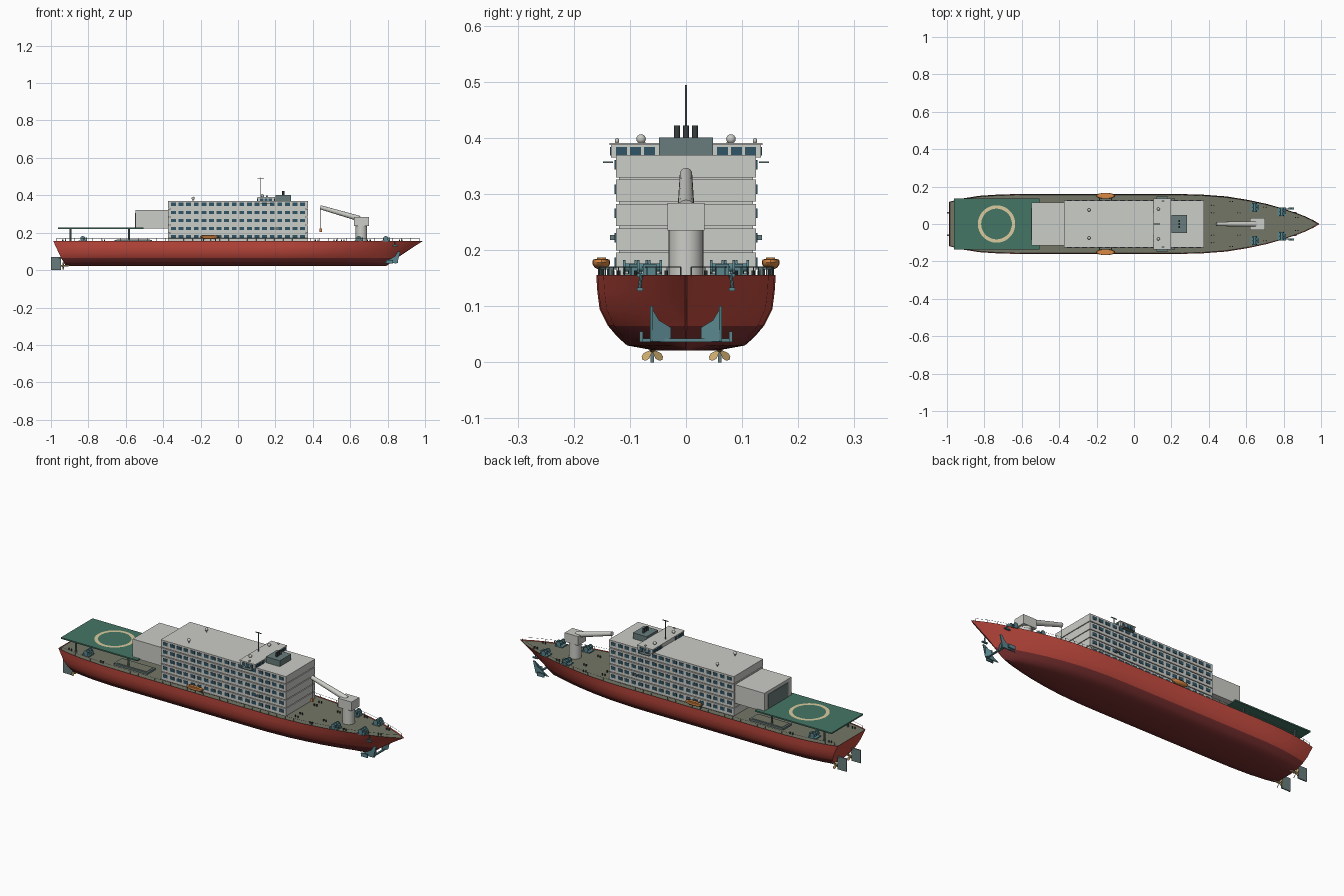
import bpy, bmesh, math
from mathutils import Vector

if "Cube" in bpy.data.objects:
    bpy.data.objects.remove(bpy.data.objects["Cube"])

def mat(name, r, g, b):
    m = bpy.data.materials.new(name)
    m.diffuse_color = (r, g, b, 1)
    m.use_nodes = True
    m.node_tree.nodes["Principled BSDF"].inputs["Base Color"].default_value = m.diffuse_color
    return m

RED, DARK = mat("hull_red", .55, .07, .05), mat("antifouling", .2, .03, .03)
OLIVE, GREEN = mat("deck_olive", .17, .18, .13), mat("heli_green", .06, .18, .13)
CREAM, SLATE = mat("cream", .7, .6, .35), mat("slate", .14, .2, .2)
TEAL, GLASS = mat("teal", .1, .24, .27), mat("glass", .03, .09, .13)
ORANGE, BRASS = mat("orange", .7, .25, .06), mat("brass", .6, .4, .15)
BLACK, WHITE = mat("black", .04, .05, .05), mat("off_white", .6, .61, .57)

def finish(name, bm, *mats, smooth=False):
    bmesh.ops.recalc_face_normals(bm, faces=bm.faces)
    me = bpy.data.meshes.new(name)
    bm.to_mesh(me)
    bm.free()
    for m in mats:
        me.materials.append(m)
    ob = bpy.data.objects.new(name, me)
    bpy.context.collection.objects.link(ob)
    if smooth:
        bpy.context.view_layer.objects.active = ob
        bpy.ops.object.select_all(action='DESELECT')
        ob.select_set(True)
        bpy.ops.object.shade_smooth_by_angle(angle=math.radians(35))
    return ob

def add_box(bm, x0, x1, y0, y1, z0, z1):
    vs = bmesh.ops.create_cube(bm, size=1)['verts']
    for v in vs:
        v.co = Vector(((x0 + x1) / 2 + v.co.x * (x1 - x0), (y0 + y1) / 2 + v.co.y * (y1 - y0),
                       (z0 + z1) / 2 + v.co.z * (z1 - z0)))

def add_rod(bm, a, b, r, r2=None, seg=8):
    a, b = Vector(a), Vector(b)
    vs = bmesh.ops.create_cone(bm, cap_ends=True, segments=seg, radius1=r,
                               radius2=r if r2 is None else r2, depth=(b - a).length)['verts']
    q = Vector((0, 0, 1)).rotation_difference(b - a)
    for v in vs:
        v.co = q @ v.co + (a + b) / 2

def add_ball(bm, c, sx, sy, sz, seg=16):
    vs = bmesh.ops.create_uvsphere(bm, u_segments=seg, v_segments=seg // 2, radius=1)['verts']
    for v in vs:
        v.co = Vector((c[0] + v.co.x * sx, c[1] + v.co.y * sy, c[2] + v.co.z * sz))

def add_prism(bm, pts, axis, d):
    d = Vector(d)
    f = bm.faces.new([bm.verts.new(p) for p in pts])
    e = bmesh.ops.extrude_face_region(bm, geom=[f])['geom']
    for v in e:
        if isinstance(v, bmesh.types.BMVert):
            v.co += d

def box(name, *a, m=WHITE):
    bm = bmesh.new()
    add_box(bm, *a)
    return finish(name, bm, m)

# hull: stations lofted along x through levels (z, half width, stern x, bow x)
LEVELS = [(.156, .16, -.988, .99), (.125, .158, -.973, .94), (.095, .154, -.96, .89), (.065, .139, -.945, .85),
          (.045, .122, -.934, .825), (.03, .105, -.925, .805), (.021, .055, -.92, .79)]
PLAN = [(0, .74), (.03, .84), (.08, .94), (.14, .99), (.2, 1), (.35, 1), (.5, 1), (.62, 1), (.68, .985), (.75, .92),
        (.81, .8), (.86, .665), (.904, .51), (.94, .36), (.965, .24), (.985, .12), (1, .01)]

def half_width(x):
    t = (x + .988) / 1.978
    for (a, u), (b, v) in zip(PLAN, PLAN[1:]):
        if t <= b:
            return .16 * (u + (v - u) * (t - a) / (b - a))
    return 0

bm = bmesh.new()
rows = []
for t, f in PLAN:
    half = [Vector((xs + t * (xb - xs), f * w, z)) for z, w, xs, xb in LEVELS]
    ring = half + [Vector((p.x, -p.y, p.z)) for p in reversed(half)]
    rows.append([bm.verts.new(p) for p in ring])
for A, B in zip(rows, rows[1:]):
    for i in range(len(A) - 1):
        bm.faces.new((A[i], A[i + 1], B[i + 1], B[i])).material_index = int(3 <= i <= 9)
bm.faces.new(rows[0])
bm.faces.new(rows[-1])
finish("hull", bm, RED, DARK, smooth=True)

# main deck just below the hull rim
bm = bmesh.new()
edge = [(-.985 + t * 1.965, f * .157) for t, f in PLAN]
bm.faces.new([bm.verts.new((x, y, .153)) for x, y in edge] + [bm.verts.new((x, -y, .153)) for x, y in reversed(edge)])
finish("main_deck", bm, OLIVE)

# deck rails with stanchions
bm = bmesh.new()
xs = [-.97 + i * .0485 for i in range(41)]
for s in (-1, 1):
    pts = [(x, s * max(half_width(x) - .004, 0), .17) for x in xs]
    for p in pts:
        add_rod(bm, (p[0], p[1], .152), p, .001, seg=4)
    for p, q in zip(pts, pts[1:]):
        add_rod(bm, p, q, .0007, seg=4)
finish("deck_rails", bm, SLATE)

# accommodation block: five tiers, recessed joints, window rows
box("accommodation_core", -.362, .362, -.119, .119, .152, .368)
tiers, wins = bmesh.new(), bmesh.new()
for k in range(5):
    z = .153 + k * .0434
    add_box(tiers, -.373, .373, -.125, .125, z + .003, z + .0425)
    for s in (-1, 1):
        for i in range(18):
            x = -.345 + i * .0406
            add_box(wins, x - .013, x + .013, s * .1255 - .0015, s * .1255 + .0015, z + .017, z + .034)
finish("accommodation_tiers", tiers, WHITE)
finish("cabin_windows", wins, GLASS)

# hangar, door and helideck
box("hangar", -.548, -.37, -.115, .115, .222, .322)
box("hangar_door", -.551, -.546, -.085, .085, .228, .305, m=SLATE)
box("helideck", -.962, -.505, -.135, .135, .22, .227, m=GREEN)
bm = bmesh.new()
n = 48
for i in range(n):
    a, b = 2 * math.pi * i / n, 2 * math.pi * (i + 1) / n
    bm.faces.new([bm.verts.new((-.735 + r * math.cos(t), r * math.sin(t), .2282))
                  for r, t in ((.082, a), (.1, a), (.1, b), (.082, b))])
finish("landing_circle", bm, CREAM)
bm = bmesh.new()
for x in (-.895, -.582):
    for s in (-1, 1):
        add_rod(bm, (x, s * .1, .15), (x, s * .1, .221), .005)
finish("helideck_posts", bm, SLATE)

# aft deck hatches
for i, s in enumerate((-1, 1)):
    box(f"aft_hatch_{i}", -.66, -.46, s * .08 - .035, s * .08 + .035, .152, .162, m=SLATE)
    box(f"aft_hatch_lid_{i}", -.65, -.47, s * .08 - .028, s * .08 + .028, .16, .164, m=OLIVE)

# bridge with windows and wings
box("bridge", .105, .195, -.134, .134, .365, .388)
box("bridge_roof", .103, .198, -.136, .136, .387, .391)
bm = bmesh.new()
for s in (-1, 1):
    for y in (.065, .09, .115):
        add_box(bm, .194, .1975, s * y - .01, s * y + .01, .369, .384)
        add_box(bm, .1025, .106, s * y - .01, s * y + .01, .369, .384)
    for x in (.127, .15, .173):
        add_box(bm, x - .009, x + .009, s * .1345 - .001, s * .1345 + .001, .369, .384)
finish("bridge_windows", bm, GLASS)
bm = bmesh.new()
for s in (-1, 1):
    add_box(bm, .12, .18, s * .139 - .009, s * .139 + .009, .355, .358)
    add_box(bm, .2, .22, s * .13 - .005, s * .13 + .005, .218, .227)
finish("wing_platforms", bm, SLATE)

# funnel and exhausts
box("funnel", .2, .283, -.048, .048, .368, .401, m=SLATE)
bm = bmesh.new()
for y in (-.016, 0, .016):
    add_rod(bm, (.242, y, .4), (.242, y, .422), .0055, seg=12)
finish("exhaust_pipes", bm, BLACK, smooth=True)

# mast, domes, searchlights
bm = bmesh.new()
add_rod(bm, (.122, 0, .388), (.122, 0, .494), .002)
add_box(bm, .105, .14, -.002, .002, .489, .492)
finish("mast", bm, SLATE)
bm = bmesh.new()
for s in (-1, 1):
    for x, y, z in ((-.24, .075, .384), (.13, .08, .398)):
        add_rod(bm, (x, s * y, z - .016), (x, s * y, z), .003)
        add_ball(bm, (x, s * y, z), .0085, .0085, .0085)
    add_rod(bm, (.155, s * .123, .386), (.155, s * .123, .394), .0015)
    add_ball(bm, (.155, s * .123, .395), .005, .004, .005)
finish("antenna_domes", bm, WHITE, smooth=True)

# deck crane
bm = bmesh.new()
add_rod(bm, (.66, 0, .15), (.66, 0, .237), .031, seg=24)
add_rod(bm, (.65, 0, .275), (.44, 0, .336), .015, .011, seg=16)
finish("crane_pedestal_and_jib", bm, WHITE, smooth=True)
box("crane_house", .62, .7, -.033, .033, .235, .284)
bm = bmesh.new()
add_rod(bm, (.442, 0, .34), (.442, 0, .22), .0015)
finish("crane_cable", bm, BLACK)
box("crane_hook", .436, .448, -.004, .004, .205, .222, m=ORANGE)

# lifeboats with davits
for i, s in enumerate((-1, 1)):
    bm = bmesh.new()
    add_ball(bm, (-.152, s * .151, .178), .05, .016, .013)
    for v in bm.verts:
        v.co.z = min(v.co.z, .184)
    add_box(bm, -.18, -.125, s * .151 - .008, s * .151 + .008, .183, .187)
    finish(f"lifeboat_{i}", bm, ORANGE, smooth=True)
    bm = bmesh.new()
    for x in (-.185, -.12):
        add_box(bm, x - .003, x + .003, s * .137 - .014, s * .137 + .014, .165, .17)
        add_box(bm, x - .003, x + .003, s * .135 - .003, s * .135 + .003, .152, .17)
    finish(f"lifeboat_davits_{i}", bm, SLATE)

# winches and bollards
winch, boll = bmesh.new(), bmesh.new()
for s in (-1, 1):
    for x, y in ((.645, .09), (.79, .065), (-.83, .09)):
        y *= s
        add_box(winch, x - .022, x + .022, y - .022, y + .022, .152, .158)
        add_rod(winch, (x, y - .022, .169), (x, y + .022, .169), .007, seg=12)
        for d in (-.02, 0, .02):
            add_rod(winch, (x, y + d - .002, .169), (x, y + d + .002, .169), .013, seg=14)
        add_box(winch, x + .014, x + .024, y - .012, y + .012, .157, .175)
    for x, y in ((.42, .06), (.42, .1), (.52, .12), (.56, .06), (.7, .09), (.87, .035), (-.93, .1), (-.72, .13)):
        for d in (-.007, .007):
            add_rod(boll, (x + d, s * y, .152), (x + d, s * y, .164), .003)
finish("winches", winch, TEAL)
finish("bollards", boll, BLACK)

# bow anchors, brackets and crossbar
bm = bmesh.new()
for s in (-1, 1):
    add_prism(bm, [(.775, s * .059, .037), (.852, s * .059, .037), (.868, s * .059, .1), (.855, s * .059, .1),
                   (.84, s * .059, .075)], 1, (0, s * .005, 0))
    add_prism(bm, [(.85, s * .06, .095), (.84, s * .048, .075), (.838, s * .027, .062), (.838, s * .027, .037),
                   (.85, s * .06, .037)], 0, (.006, 0, 0))
    add_box(bm, .79, .83, s * .08 - .003, s * .08 + .003, .036, .055)
    add_box(bm, .8, .815, s * .07 - .012, s * .07 + .012, .036, .042)
    add_rod(bm, (.84, s * .08, .156), (.84, s * .083, .128), .003)
    add_box(bm, .825, .855, s * .082 - .005, s * .082 + .005, .127, .133)
add_box(bm, .838, .848, -.06, .06, .036, .042)
finish("bow_anchors", bm, TEAL)

# rudders, shafts and propellers
rud, prop = bmesh.new(), bmesh.new()
for s in (-1, 1):
    y = s * .06
    add_box(rud, -1, -.947, y - .003, y + .003, 0, .07)
    add_rod(rud, (-.96, y, .06), (-.93, y, .075), .004)
    add_rod(prop, (-.945, y, .022), (-.9, y, .026), .005, seg=10)
    for k in range(4):
        a = math.pi / 4 + k * math.pi / 2
        u, w = Vector((0, math.cos(a), math.sin(a))), Vector((.5, -math.sin(a), math.cos(a)))
        c = Vector((-.936, y, .022))
        add_prism(prop, [c + u * p + w * q for p, q in ((.002, -.002), (.015, -.007), (.022, -.005), (.025, 0),
                                                        (.022, .005), (.015, .007), (.002, .002))], 0, (.0015, 0, 0))
finish("rudders", rud, SLATE)
finish("propellers", prop, BRASS)
